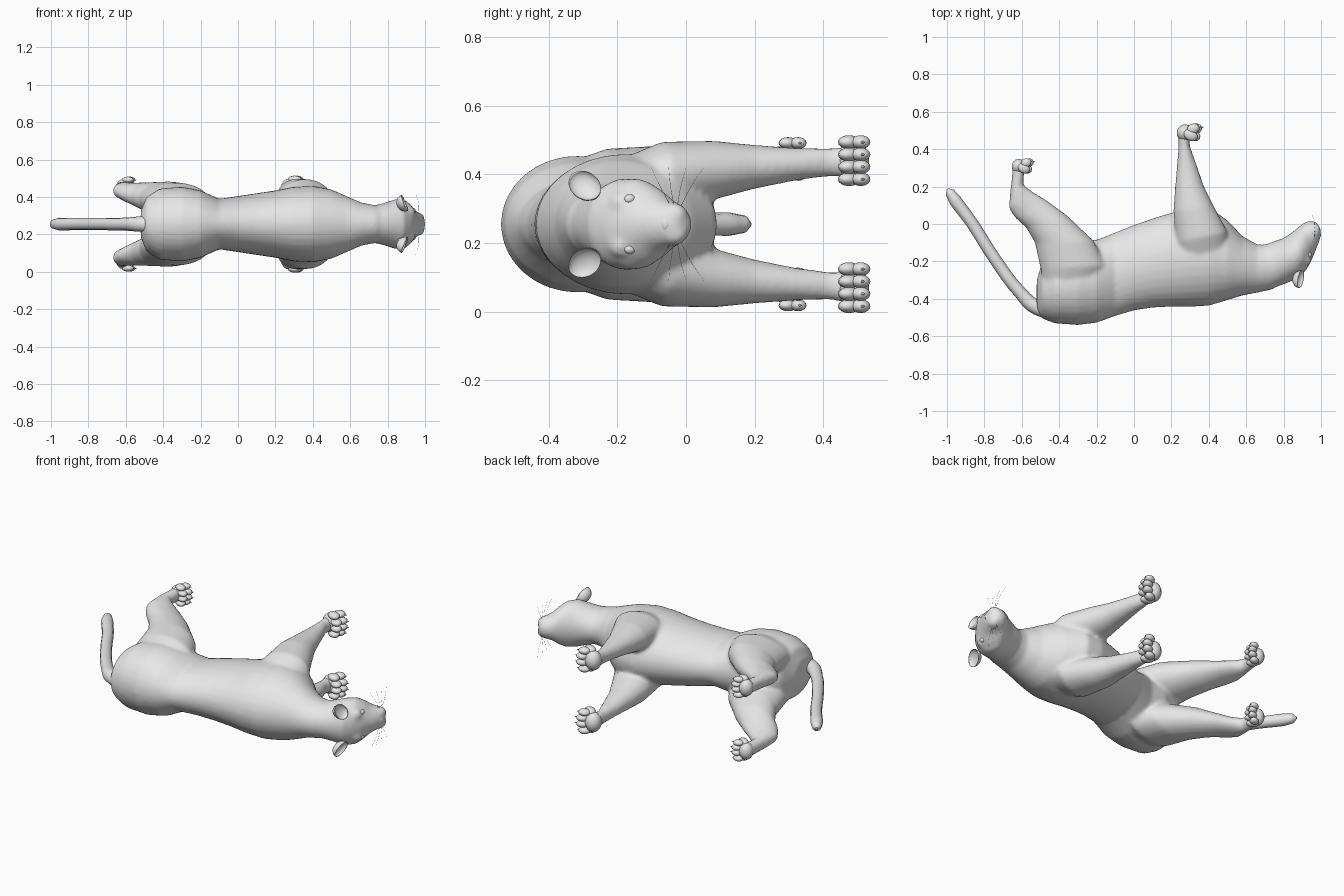
import bpy, bmesh, math
from mathutils import Matrix, Vector

old = bpy.data.objects.get("Cube")
if old:
    bpy.data.objects.remove(old, do_unlink=True)

MID = 0.255  # height of the animal's symmetry plane (it lies on its side)

grey = bpy.data.materials.new("plain grey")
grey.use_nodes = True
grey.diffuse_color = (0.8, 0.8, 0.8, 1)
grey.node_tree.nodes["Principled BSDF"].inputs["Base Color"].default_value = (0.8, 0.8, 0.8, 1)


def finish(name, bm):
    bmesh.ops.recalc_face_normals(bm, faces=bm.faces)
    for f in bm.faces:
        f.smooth = True
    me = bpy.data.meshes.new(name)
    bm.to_mesh(me)
    bm.free()
    me.materials.append(grey)
    ob = bpy.data.objects.new(name, me)
    bpy.context.collection.objects.link(ob)
    return ob


def loft(bm, stations, n=24):
    """Skin oval sections given as (x1, y1, x2, y2, z offset, half width)."""
    rings = []
    for x1, y1, x2, y2, zo, w in stations:
        c = Vector(((x1 + x2) / 2, (y1 + y2) / 2, MID + zo))
        a = Vector(((x2 - x1) / 2, (y2 - y1) / 2, 0))
        ring = []
        for i in range(n):
            t = math.tau * i / n
            ring.append(bm.verts.new(c + a * math.cos(t) + Vector((0, 0, w * math.sin(t)))))
        rings.append(ring)
    for r, s in zip(rings, rings[1:]):
        for i in range(n):
            j = (i + 1) % n
            bm.faces.new((r[i], r[j], s[j], s[i]))
    bm.faces.new(rings[0])
    bm.faces.new(rings[-1])


def ball(bm, pos, size, rot=0.0, seg=14):
    m = (Matrix.Translation((pos[0], pos[1], MID + pos[2])) @ Matrix.Rotation(rot, 4, 'Z')
         @ Matrix.Diagonal((*size, 1)))
    return bmesh.ops.create_uvsphere(bm, u_segments=seg, v_segments=seg // 2 + 2,
                                     radius=1, matrix=m)["verts"]


# Torso: x, back y, belly y, half width
TORSO = [(-.52, -.46, -.30, .07), (-.49, -.507, -.20, .145), (-.42, -.532, -.13, .19),
         (-.30, -.54, -.09, .20), (-.20, -.528, -.085, .18), (-.10, -.492, -.045, .135),
         (0, -.462, -.005, .15), (.10, -.447, .03, .165), (.20, -.442, .06, .18),
         (.30, -.442, .09, .20), (.40, -.437, .09, .205), (.50, -.407, .02, .185),
         (.58, -.382, -.065, .15), (.66, -.367, -.11, .115), (.74, -.35, -.11, .10),
         (.80, -.31, -.12, .09)]

# Head: crown point, jaw point, offset, half width
HEAD = [(.74, -.345, .70, -.11, 0, .098), (.82, -.315, .755, -.09, 0, .115),
        (.89, -.285, .80, -.075, 0, .134), (.927, -.237, .845, -.045, 0, .132),
        (.952, -.19, .875, -.02, 0, .107), (.97, -.145, .90, 0, 0, .078),
        (.988, -.10, .92, .012, 0, .066), (1.0, -.06, .945, .018, 0, .05),
        (1.0, -.03, .97, .012, 0, .028)]

# Legs: rear point, front point, sideways offset, half width
FORE = [(.26, -.27, .50, -.25, .10, .06), (.225, -.10, .50, -.04, .14, .10),
        (.21, .07, .43, .09, .157, .086), (.22, .20, .375, .20, .167, .064),
        (.23, .32, .33, .33, .175, .047), (.238, .42, .298, .42, .18, .041),
        (.235, .48, .30, .47, .183, .046)]
HIND = [(-.48, -.38, -.20, -.36, .09, .08), (-.50, -.24, -.145, -.22, .115, .105),
        (-.53, -.10, -.215, -.09, .13, .098), (-.577, -.02, -.36, .048, .147, .077),
        (-.638, .035, -.47, .128, .165, .056), (-.67, .085, -.545, .175, .178, .046),
        (-.662, .17, -.592, .21, .185, .04), (-.652, .26, -.588, .26, .188, .04),
        (-.65, .31, -.585, .305, .188, .042)]

# Body, head and legs fused into one skin
bm = bmesh.new()
loft(bm, [(x, b, x, u, 0, w) for x, b, u, w in TORSO], 32)
loft(bm, HEAD)
for s in (1, -1):
    for leg in (FORE, HIND):
        loft(bm, [(*p[:4], s * p[4], p[5]) for p in leg])
    ball(bm, (.965, -.035, s * .027), (.034, .04, .036))        # whisker pad
    ball(bm, (.918, -.19, s * .062), (.03, .035, .035))         # brow
body = finish("body", bm)
rm = body.modifiers.new("fuse", 'REMESH')
rm.mode = 'VOXEL'
rm.voxel_size = 0.011
rm.use_smooth_shade = True
sm = body.modifiers.new("soften", 'SMOOTH')
sm.factor = 0.5
sm.iterations = 6

# Paws: pad, four toes and claws
for name, px, py, zo, k in (("front", .285, .487, .185, 1.0), ("hind", -.605, .308, .19, .86)):
    for s, side in ((1, "left"), (-1, "right")):
        bm = bmesh.new()
        ball(bm, (px - .012 * k, py, s * zo), (.046 * k, .047 * k, .058 * k))
        for i in range(4):
            off = (i - 1.5) * .036 * k
            fwd = (.046 if i in (1, 2) else .032) * k
            z = s * zo + off
            ball(bm, (px + fwd - .014 * k, py - .012 * k, z), (.04 * k, .03 * k, .02 * k), -.5, 12)
            ball(bm, (px + fwd, py + .022 * k, z), (.034 * k, .028 * k, .02 * k), .3, 12)
            m = (Matrix.Translation((px + fwd + .032 * k, py + .028 * k, MID + z))
                 @ Matrix.Rotation(math.radians(90), 4, 'Y') @ Matrix.Rotation(-.5, 4, 'X'))
            bmesh.ops.create_cone(bm, segments=6, cap_ends=True, radius1=.007 * k,
                                  radius2=.001, depth=.022 * k, matrix=m)
        finish(f"{name}_{side}_paw", bm)

# Ears: cupped discs
for s, side in ((1, "left"), (-1, "right")):
    bm = bmesh.new()
    bmesh.ops.create_uvsphere(bm, u_segments=20, v_segments=12, radius=1)
    for v in bm.verts:
        if v.co.x > 0:
            v.co.x *= -.55
    m = (Matrix.Translation((.892, -.295, MID + s * .113)) @ Matrix.Rotation(s * -.35, 4, 'Y')
         @ Matrix.Rotation(-.1, 4, 'Z') @ Matrix.Rotation(s * -.7, 4, 'X')
         @ Matrix.Diagonal((.045, .052, .041, 1)))
    bmesh.ops.transform(bm, matrix=m, verts=bm.verts)
    finish(f"{side}_ear", bm)

    # Eye
    bm = bmesh.new()
    ball(bm, (.936, -.163, s * .073), (.013, .018, .014), .4)
    finish(f"{side}_eye", bm)

# Nose
bm = bmesh.new()
ball(bm, (.986, -.058, 0), (.014, .017, .023), .2)
finish("nose", bm)


def tube(name, paths, radius, res):
    cu = bpy.data.curves.new(name, 'CURVE')
    cu.dimensions = '3D'
    cu.bevel_depth = radius
    cu.bevel_resolution = res
    cu.resolution_u = 6
    cu.use_fill_caps = True
    for path in paths:
        sp = cu.splines.new('BEZIER')
        sp.bezier_points.add(len(path) - 1)
        for bp, (x, y, z, r) in zip(sp.bezier_points, path):
            bp.co = (x, y, MID + z)
            bp.radius = r
            bp.handle_left_type = bp.handle_right_type = 'AUTO'
        sp.use_smooth = True
    cu.materials.append(grey)
    ob = bpy.data.objects.new(name, cu)
    bpy.context.collection.objects.link(ob)


# Tail
tube("tail", [[(-.43, -.455, 0, 1.5), (-.52, -.445, 0, 1.2), (-.61, -.365, 0, 1),
               (-.745, -.185, 0, .95), (-.87, .01, 0, .95), (-.955, .125, 0, 1.0),
               (-.985, .17, 0, .75), (-.996, .187, 0, .2)]], .034, 4)

# Whiskers
hairs = []
for s in (1, -1):
    for i in range(4):
        d = (i - 1.5) * .03
        hairs.append([(.965, -.03 + d * .3, s * .05, 1), (.965, -.03 + d, s * .11, .8),
                      (.95, -.025 + d * 1.7, s * .165, .3)])
tube("whiskers", hairs, .0007, 0)
